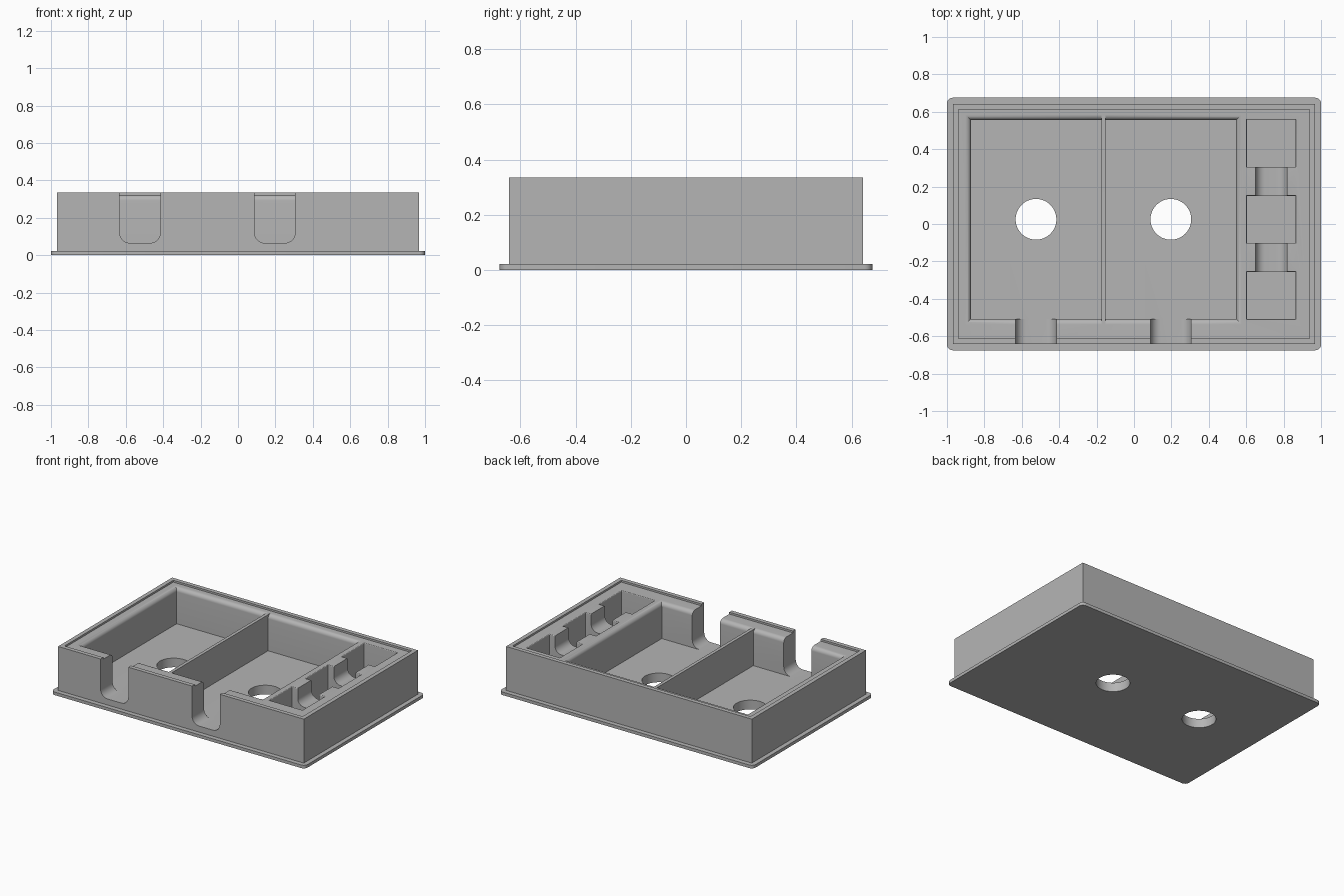
import bpy, bmesh, math

if "Cube" in bpy.data.objects:
    bpy.data.objects.remove(bpy.data.objects["Cube"], do_unlink=True)

FLOOR, LEDGE, TOP = 0.065, 0.322, 0.335

grey = bpy.data.materials.new("plain grey")
grey.use_nodes = True
COLOUR = (0.46, 0.46, 0.46, 1)
grey.diffuse_color = COLOUR
grey.node_tree.nodes["Principled BSDF"].inputs["Base Color"].default_value = COLOUR


def loft(name, rings):
    """Closed solid through a stack of matching point rings."""
    bm = bmesh.new()
    loops = [[bm.verts.new(p) for p in ring] for ring in rings]
    n = len(loops[0])
    for a, b in zip(loops, loops[1:]):
        for i in range(n):
            j = (i + 1) % n
            bm.faces.new((a[i], a[j], b[j], b[i]))
    bm.faces.new(loops[0][::-1])
    bm.faces.new(loops[-1])
    bmesh.ops.recalc_face_normals(bm, faces=bm.faces)
    mesh = bpy.data.meshes.new(name)
    bm.to_mesh(mesh)
    bm.free()
    mesh.materials.append(grey)
    obj = bpy.data.objects.new(name, mesh)
    bpy.context.collection.objects.link(obj)
    return obj


def rect(x0, x1, y0, y1, z):
    return [(x0, y0, z), (x1, y0, z), (x1, y1, z), (x0, y1, z)]


def box(name, x0, x1, y0, y1, z0, z1):
    return loft(name, [rect(x0, x1, y0, y1, z) for z in (z0, z1)])


def pocket(name, x0, x1, y0, y1, left, right, r, steps=8):
    """Cutter whose mouth flares out in a rounded lip; left/right switch the flare."""
    rings = [rect(x0, x1, y0, y1, FLOOR)]
    for i in range(steps + 1):
        t = math.pi / 2 * i / steps
        f = r * (1 - math.cos(t))
        z = LEDGE - r + r * math.sin(t)
        rings.append(rect(x0 - f * left, x1 + f * right, y0 - f, y1 + f, z))
    rings.append([(x, y, TOP + 0.1) for x, y, z in rings[-1]])
    return loft(name, rings)


def channel(name, xc, half, y0, y1, z0, r, steps=8):
    """U-shaped cutter running along y."""
    pts = [(xc - half, TOP + 0.1)]
    for side, start in ((-1, math.pi), (1, 1.5 * math.pi)):
        for i in range(steps + 1):
            t = start + math.pi / 2 * i / steps
            pts.append((xc + side * (half - r) + r * math.cos(t), z0 + r + r * math.sin(t)))
    pts.append((xc + half, TOP + 0.1))
    return loft(name, [[(x, y, z) for x, z in pts] for y in (y0, y1)])


def combine(target, other, operation):
    mod = target.modifiers.new("combine", 'BOOLEAN')
    mod.operation, mod.solver, mod.object = operation, 'EXACT', other
    bpy.context.view_layer.objects.active = target
    bpy.ops.object.modifier_apply(modifier=mod.name)
    bpy.data.objects.remove(other, do_unlink=True)


# Base flange with rounded corners
outline = []
for k, (sx, sy) in enumerate(((1, 1), (-1, 1), (-1, -1), (1, -1))):
    for i in range(7):
        t = math.pi / 2 * (k + i / 6)
        outline.append((sx * 0.97 + 0.03 * math.cos(t), sy * 0.645 + 0.03 * math.sin(t)))
tray = loft("tray", [[(x, y, z) for x, y in outline] for z in (0, 0.022)])

# Body block
combine(tray, box("body", -0.968, 0.968, -0.642, 0.642, 0.01, TOP), 'UNION')

# Recessed ledge inside the rim
cutters = [box("ledge_cut", -0.938, 0.938, -0.612, 0.612, LEDGE, TOP + 0.1)]

# Two main compartments with a thin divider left between them
cutters.append(pocket("left_bay", -0.872, -0.175, -0.507, 0.555, 1, 0, 0.03))
cutters.append(pocket("right_bay", -0.152, 0.546, -0.507, 0.555, 0, 1, 0.03))

# Row of three small pockets joined by raised channels
for yc in (-0.382, 0.025, 0.432):
    cutters.append(pocket("small_bay", 0.603, 0.863, yc - 0.126, yc + 0.126, 1, 1, 0.006))
for yc in (-0.178, 0.228):
    cutters.append(channel("link_cut", 0.734, 0.084, yc - 0.11, yc + 0.11, 0.2, 0.05))

# Front notches and round floor holes
for xc in (-0.524, 0.197):
    cutters.append(channel("front_notch", xc, 0.109, -0.75, -0.45, FLOOR, 0.055))
    ring = [(xc + 0.109 * math.cos(math.tau * i / 48), 0.025 + 0.109 * math.sin(math.tau * i / 48))
            for i in range(48)]
    cutters.append(loft("hole_cut", [[(x, y, z) for x, y in ring] for z in (-0.1, 0.2)]))

for cutter in cutters:
    combine(tray, cutter, 'DIFFERENCE')

bpy.ops.object.select_all(action='DESELECT')
tray.select_set(True)
bpy.context.view_layer.objects.active = tray
bpy.ops.object.shade_smooth_by_angle(angle=math.radians(30))
